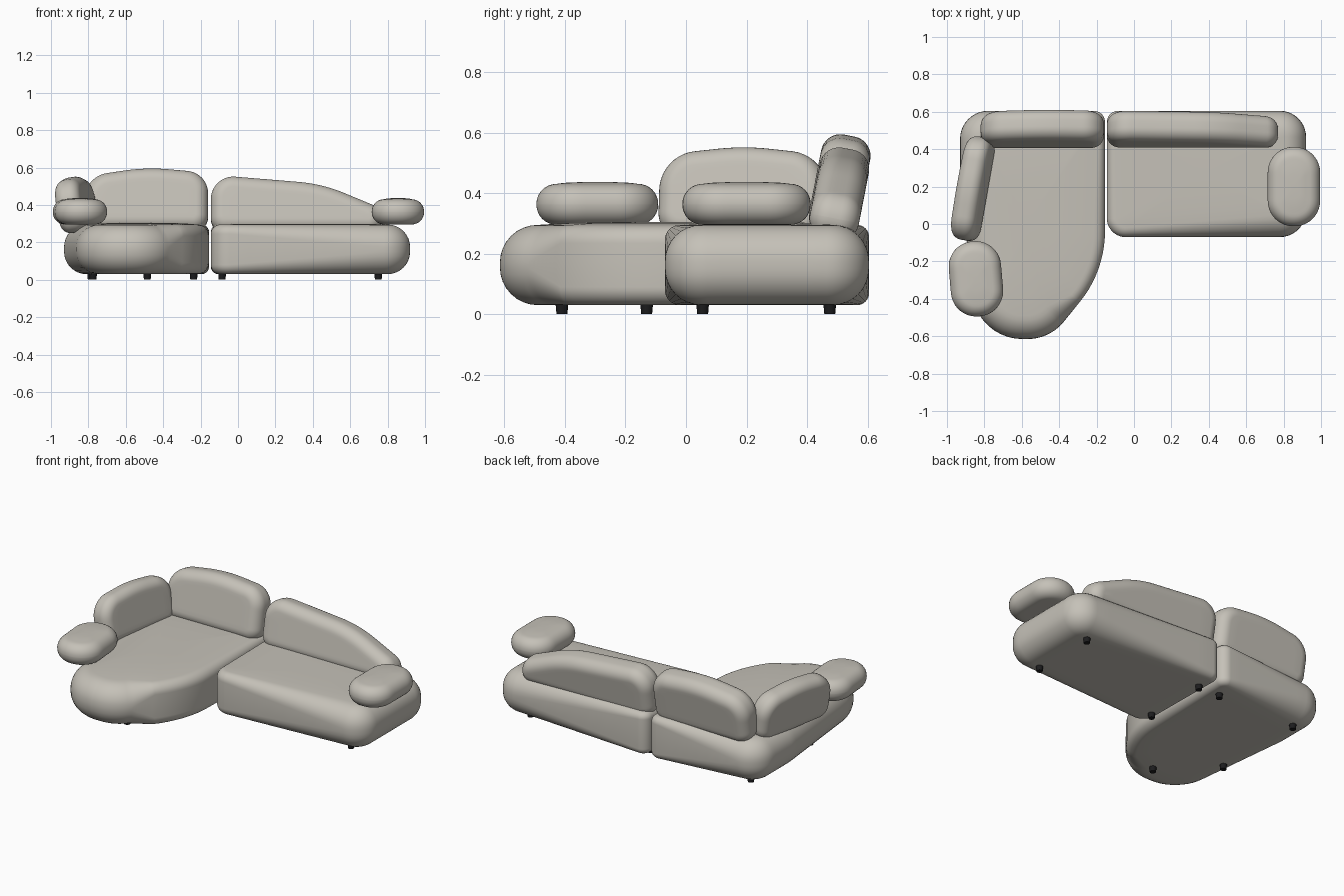
import bpy, bmesh, math
from mathutils import Vector, Matrix, Euler

if "Cube" in bpy.data.objects:
    bpy.data.objects.remove(bpy.data.objects["Cube"])


def material(name, rgb):
    m = bpy.data.materials.new(name)
    m.diffuse_color = (*rgb, 1)
    m.use_nodes = True
    m.node_tree.nodes["Principled BSDF"].inputs["Base Color"].default_value = m.diffuse_color
    return m


FABRIC = material("warm grey fabric", (0.56, 0.535, 0.48))
BLACK = material("black plastic", (0.012, 0.012, 0.013))


def outline(corners, arc=10, straight=8):
    """Rounded polygon, counter-clockwise. Corner = (x, y, radius, edge roundness).
    Returns (point, outward normal, edge roundness)."""
    n, arcs = len(corners), []
    for i, (x, y, r, d) in enumerate(corners):
        p = Vector((x, y))
        a = (p - Vector(corners[i - 1][:2])).normalized()
        b = (Vector(corners[(i + 1) % n][:2]) - p).normalized()
        turn = a.angle_signed(b) * -1
        start = p - a * r * math.tan(turn / 2)
        na = Vector((a.y, -a.x))
        centre = start - na * r
        pts = []
        for k in range(arc + 1):
            nrm = Matrix.Rotation(turn * k / arc, 2) @ na
            pts.append((centre + nrm * r, nrm, d))
        arcs.append(pts)
    out = []
    for i, pts in enumerate(arcs):
        out += pts
        p, nrm, d = pts[-1]
        q, _, e = arcs[(i + 1) % n][0]
        for k in range(1, straight):
            t = k / straight
            out.append((p.lerp(q, t), nrm, d + (e - d) * t))
    return out


def cushion(name, corners, thick, loc, rot=(0, 0, 0), crown_top=0.008, crown_bottom=0.0, steps=8):
    """Pillow: the outline extruded by thick with round edges and softly crowned faces."""
    pts, h = outline(corners), thick / 2
    mid = sum((p for p, _, _ in pts), Vector((0, 0))) / len(pts)
    bm = bmesh.new()
    rings = []

    def add_inner(sign, crown):
        for scale, lift in ((0.8, 0.6), (0.45, 0.95)):
            ring = []
            for p, nrm, d in pts:
                q = mid + (p - nrm * d - mid) * scale
                ring.append(bm.verts.new((q.x, q.y, sign * (h + crown * lift))))
            yield ring

    bottom = list(add_inner(-1, crown_bottom))
    rings += bottom[::-1]
    for sign in (-1, 1):
        for k in range(steps + 1):
            t = math.pi / 2 * (1 - k / steps if sign < 0 else k / steps)
            ring = []
            for p, nrm, d in pts:
                q = p - nrm * d * (1 - math.cos(t))
                ring.append(bm.verts.new((q.x, q.y, sign * (h - d + d * math.sin(t)))))
            rings.append(ring)
    rings += list(add_inner(1, crown_top))
    n = len(pts)
    for lo, hi in zip(rings, rings[1:]):
        for i in range(n):
            j = (i + 1) % n
            bm.faces.new((lo[i], lo[j], hi[j], hi[i]))
    # close both faces with a fan
    for ring, z in ((rings[0], -h - crown_bottom), (rings[-1], h + crown_top)):
        c = bm.verts.new((mid.x, mid.y, z))
        for i in range(n):
            bm.faces.new((ring[i], ring[(i + 1) % n], c))
    bmesh.ops.remove_doubles(bm, verts=bm.verts, dist=1e-5)
    bmesh.ops.recalc_face_normals(bm, faces=bm.faces)
    for f in bm.faces:
        f.smooth = True
    me = bpy.data.meshes.new(name)
    bm.to_mesh(me)
    bm.free()
    me.materials.append(FABRIC)
    ob = bpy.data.objects.new(name, me)
    ob.matrix_world = Matrix.Translation(loc) @ Euler([math.radians(a) for a in rot]).to_matrix().to_4x4()
    bpy.context.collection.objects.link(ob)
    return ob


# Seats: tight edges along the gap, full round edges elsewhere
cushion("straight_seat", [(-0.145, -0.07, 0.10, 0.05), (0.92, -0.07, 0.14, 0.12),
                          (0.92, 0.605, 0.14, 0.12), (-0.145, 0.605, 0.06, 0.04)],
        0.265, (0, 0, 0.1625), crown_top=0.004)
cushion("chaise_seat", [(-0.155, 0.605, 0.06, 0.04), (-0.93, 0.605, 0.15, 0.12),
                        (-0.93, 0.25, 0.5, 0.12), (-0.84, -0.615, 0.27, 0.125),
                        (-0.45, -0.615, 0.25, 0.125), (-0.155, -0.25, 0.6, 0.06)],
        0.265, (0, 0, 0.1625), crown_top=0.01)

# Back cushions, leaning outwards
E = 0.065
cushion("left_back_cushion", [(-0.82, -0.17, 0.08, E), (-0.16, -0.17, 0.08, E),
                              (-0.16, 0.145, 0.12, E), (-0.49, 0.175, 1.0, E),
                              (-0.82, 0.125, 0.14, E)],
        0.165, (0, 0.508, 0.425), (79, 0, 0), crown_top=0.0)
cushion("right_back_cushion", [(-0.145, -0.16, 0.08, E), (0.77, -0.16, 0.07, E),
                               (0.77, -0.03, 0.09, E), (0.45, 0.105, 0.8, E),
                               (-0.145, 0.155, 0.12, E)],
        0.165, (0, 0.508, 0.405), (79, 0, 0), crown_top=0.0)
cushion("side_back_cushion", [(-0.28, -0.15, 0.08, 0.055), (0.28, -0.15, 0.08, 0.055),
                              (0.28, 0.125, 0.13, 0.055), (0, 0.155, 0.8, 0.055),
                              (-0.28, 0.125, 0.13, 0.055)],
        0.135, (-0.865, 0.19, 0.40), (80, 0, 80), crown_top=0.0)

# Pebble-shaped armrests
pebble = [(-0.14, -0.212, 0.136, 0.066), (0.14, -0.212, 0.136, 0.066),
          (0.14, 0.212, 0.136, 0.066), (-0.14, 0.212, 0.136, 0.066)]
cushion("right_armrest", pebble, 0.135, (0.855, 0.2, 0.363), crown_top=0.006)
cushion("left_armrest", [(x, y * 0.95, r, d) for x, y, r, d in pebble], 0.135,
        (-0.845, -0.293, 0.363), (0, 0, 5), crown_top=0.006)

# Feet
for x, y in [(-0.085, 0.055), (0.75, 0.055), (-0.085, 0.475), (0.75, 0.475),
             (-0.237, 0.475), (-0.785, 0.475), (-0.485, -0.41), (-0.775, -0.13)]:
    bpy.ops.mesh.primitive_cone_add(vertices=16, radius1=0.018, radius2=0.021, depth=0.034,
                                    location=(x, y, 0.017))
    foot = bpy.context.object
    foot.name = "foot"
    foot.data.materials.append(BLACK)
    bpy.ops.object.shade_smooth_by_angle()
